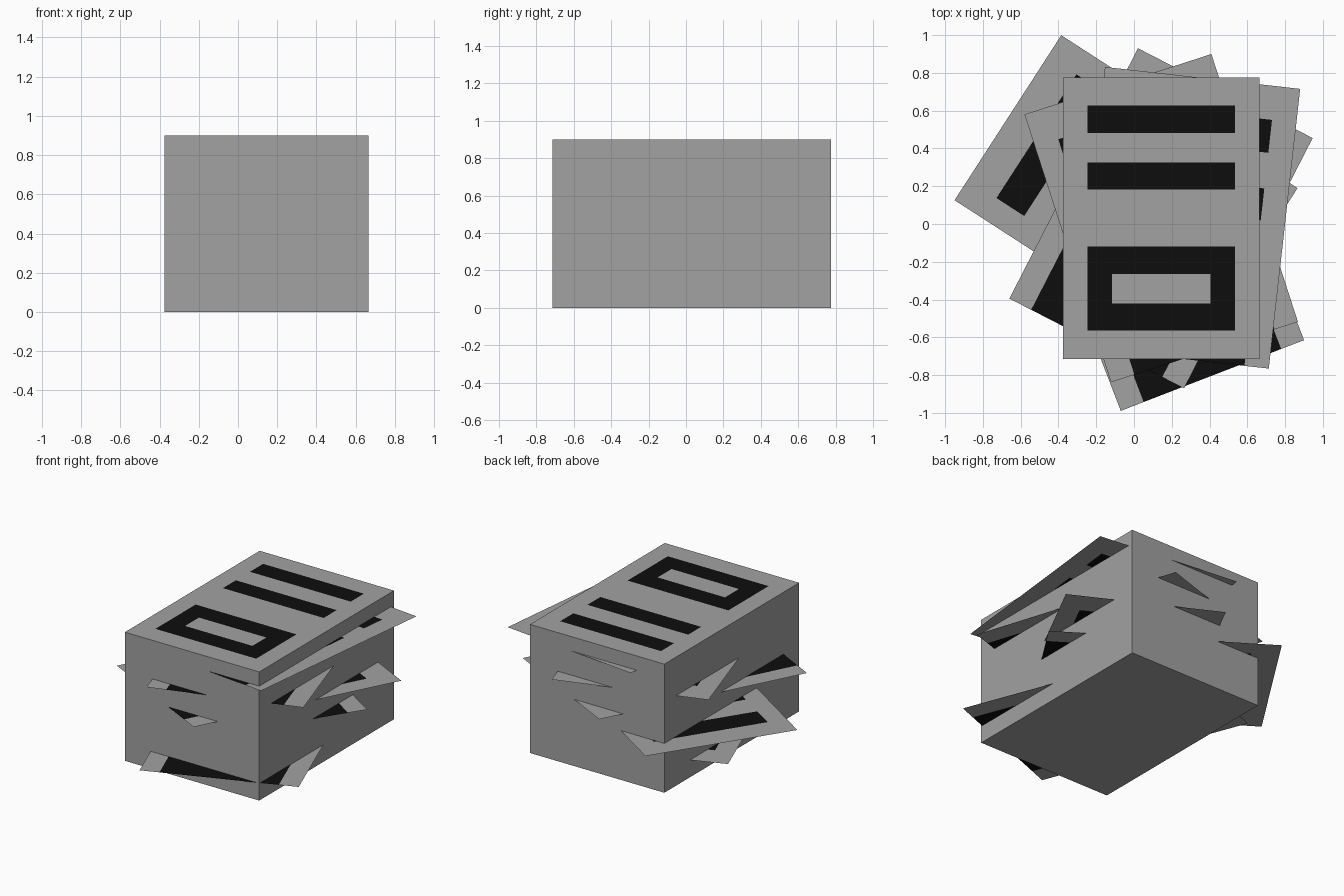
import bpy, bmesh, math
from mathutils import Matrix

if "Cube" in bpy.data.objects:
    bpy.data.objects.remove(bpy.data.objects["Cube"])

W, L, H = 1.04, 1.49, 0.90          # sheet width, sheet length, stack height


def material(name, rgb):
    m = bpy.data.materials.new(name)
    m.diffuse_color = (*rgb, 1)
    m.use_nodes = True
    m.node_tree.nodes["Principled BSDF"].inputs["Base Color"].default_value = m.diffuse_color
    return m


PAPER = material("paper_grey", (0.36, 0.36, 0.36))
INK = material("ink_black", (0.004, 0.004, 0.004))


def finish(bm, name, loc, angle=0):
    me = bpy.data.meshes.new(name)
    bm.to_mesh(me)
    bm.free()
    me.materials.append(PAPER)
    me.materials.append(INK)
    ob = bpy.data.objects.new(name, me)
    ob.matrix_world = Matrix.Translation(loc) @ Matrix.Rotation(math.radians(angle), 4, 'Z')
    bpy.context.collection.objects.link(ob)
    return ob


def add_page(bm, z, bars, hole):
    """Page face cut into cells; bars are (start, end) measured from the page top."""
    xs = [-W / 2, -W / 2 + 0.13, W / 2 - 0.13, W / 2]
    ys = {0, L}
    for b in bars:
        ys.update(b)
    if hole:
        xs = sorted(xs + [-W / 2 + 0.259, W / 2 - 0.259])
        ys.update(hole)
    ys = sorted(ys)
    grid = [[bm.verts.new((x, L / 2 - y, z)) for x in xs] for y in ys]
    for j in range(len(ys) - 1):
        for i in range(len(xs) - 1):
            f = bm.faces.new((grid[j + 1][i], grid[j + 1][i + 1], grid[j][i + 1], grid[j][i]))
            cx, cy = (xs[i] + xs[i + 1]) / 2, (ys[j] + ys[j + 1]) / 2
            inked = abs(cx) < W / 2 - 0.13 and any(a < cy < b for a, b in bars)
            if hole and abs(cx) < W / 2 - 0.259 and hole[0] < cy < hole[1]:
                inked = False
            f.material_index = int(inked)


# Solid paper block with printed top page
bm = bmesh.new()
bmesh.ops.create_cube(bm, size=1, matrix=Matrix.Translation((0, 0, H / 2)) @ Matrix.Diagonal((W, L, H, 1)))
bmesh.ops.delete(bm, geom=[f for f in bm.faces if f.normal.z > 0.9], context='FACES_ONLY')
add_page(bm, H, [(0.148, 0.293), (0.449, 0.592), (0.893, 1.338)], (1.041, 1.195))
bmesh.ops.remove_doubles(bm, verts=bm.verts, dist=0.0001)
finish(bm, "paper_block", (0.145, 0.03, 0))

# Loose sheets sticking out of the block: centre x, y, height, turn
sheets = [
    (0.147, -0.107, 0.12, 21.1),
    (-0.042, 0.158, 0.345, 57.1),
    (0.143, 0.03, 0.467, -27.2),
    (0.144, 0.031, 0.63, 17.9),
    (0.28, 0.033, 0.80, -6.4),
]
for n, (x, y, z, turn) in enumerate(sheets, 1):
    bm = bmesh.new()
    add_page(bm, 0, [(0.18, 0.355), (0.545, 0.715), (1.07, L)], None)
    finish(bm, f"loose_sheet_{n}", (x, y, z), turn)
